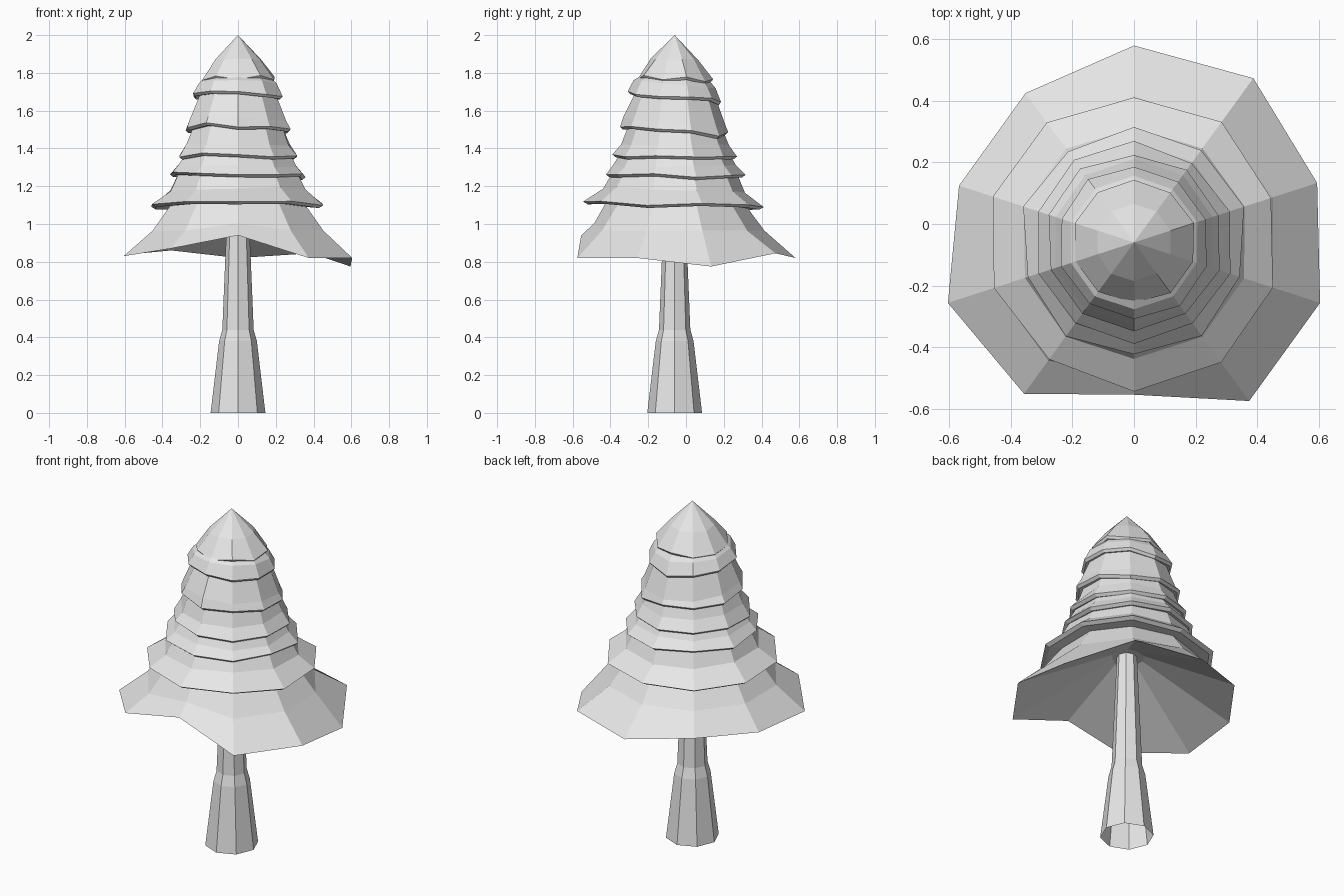
import bpy, bmesh, math, random
from mathutils import Vector

random.seed(4)
AXIS_Y = -0.06

cube = bpy.data.objects.get("Cube")
if cube:
    bpy.data.objects.remove(cube)

grey = bpy.data.materials.new("pale grey")
grey.use_nodes = True
grey.diffuse_color = (0.8, 0.8, 0.8, 1)
grey.node_tree.nodes["Principled BSDF"].inputs["Base Color"].default_value = (0.8, 0.8, 0.8, 1)


def ring(sides, radius, z, wobble=0.0, tilt=(0, 0)):
    """Points round the trunk axis, starting at the front."""
    pts = []
    for i in range(sides):
        a = -math.pi / 2 + math.tau * i / sides
        r = radius * (1 + random.uniform(-wobble, wobble))
        x, y = r * math.cos(a), r * math.sin(a)
        dz = random.uniform(-wobble, wobble) * 0.5
        pts.append(Vector((x, y + AXIS_Y, z + tilt[0] * x + tilt[1] * y + dz)))
    return pts


def loft(name, rings, apex=None, under=None):
    """Skin stacked rings, with optional points closing top and bottom."""
    bm = bmesh.new()
    loops = [[bm.verts.new(p) for p in r] for r in rings]
    n = len(loops[0])
    for low, high in zip(loops, loops[1:]):
        for i in range(n):
            j = (i + 1) % n
            bm.faces.new((low[i], low[j], high[j], high[i]))
    for z, loop in ((apex, loops[-1]), (under, loops[0])):
        if z is not None:
            tip = bm.verts.new((0, AXIS_Y, z))
            for i in range(n):
                bm.faces.new((loop[i], loop[(i + 1) % n], tip))
    bmesh.ops.recalc_face_normals(bm, faces=bm.faces)
    mesh = bpy.data.meshes.new(name)
    bm.to_mesh(mesh)
    bm.free()
    mesh.materials.append(grey)
    obj = bpy.data.objects.new(name, mesh)
    bpy.context.collection.objects.link(obj)
    return obj


# Trunk: octagonal, flared at the foot, open underneath
loft("trunk", [ring(8, r, z) for r, z in
               ((0.145, 0), (0.1, 0.38), (0.083, 0.44), (0.062, 0.95), (0.05, 1.25))])

# Skirt: ragged hem as (radius, height) from the front, anticlockwise
hem_shape = ((0.495, 0.94), (0.637, 0.82), (0.636, 0.82), (0.626, 0.775), (0.66, 0.845),
             (0.64, 0.82), (0.6, 0.86), (0.598, 0.84), (0.636, 0.83), (0.608, 0.87))
hem = ring(10, 1, 0)
for p, (r, z) in zip(hem, hem_shape):
    p.x, p.y, p.z = p.x * r, AXIS_Y + (p.y - AXIS_Y) * r, z
shoulder = ring(10, 0.475, 0.965)
shoulder[0].y += 0.05
shoulder[0].z += 0.04
loft("skirt_tier", [hem, shoulder, ring(10, 0.36, 1.12)], under=1.16)

# Upper tiers: rim, shoulder and top as (radius, height), then rim tilt
tiers = (
    ("lower_tier", (0.475, 1.1), (0.375, 1.18), (0.325, 1.28), (0.01, -0.03)),
    ("middle_tier", (0.37, 1.265), (0.325, 1.31), (0.285, 1.38), (-0.02, 0)),
    ("upper_middle_tier", (0.325, 1.365), (0.285, 1.42), (0.245, 1.52), (0, 0)),
    ("upper_tier", (0.29, 1.5), (0.27, 1.54), (0.205, 1.7), (-0.03, -0.09)),
    ("collar_tier", (0.25, 1.675), (0.215, 1.74), (0.15, 1.8), (-0.02, -0.09)),
    ("tip_tier", (0.2, 1.77), (0.125, 1.87), None, (0.01, -0.03)),
)
for name, rim, mid, top, tilt in tiers:
    outer = ring(10, *rim, 0.025, tilt)
    # Thin turned-under lip just inside the rim
    lip = [Vector((p.x * 0.95, AXIS_Y + (p.y - AXIS_Y) * 0.95, p.z - 0.014)) for p in outer]
    rings = [lip, outer, ring(10, *mid, 0.01, tilt)]
    if top:
        rings.append(ring(10, *top))
    loft(name, rings, apex=None if top else 2.0, under=rim[1] + 0.02)
